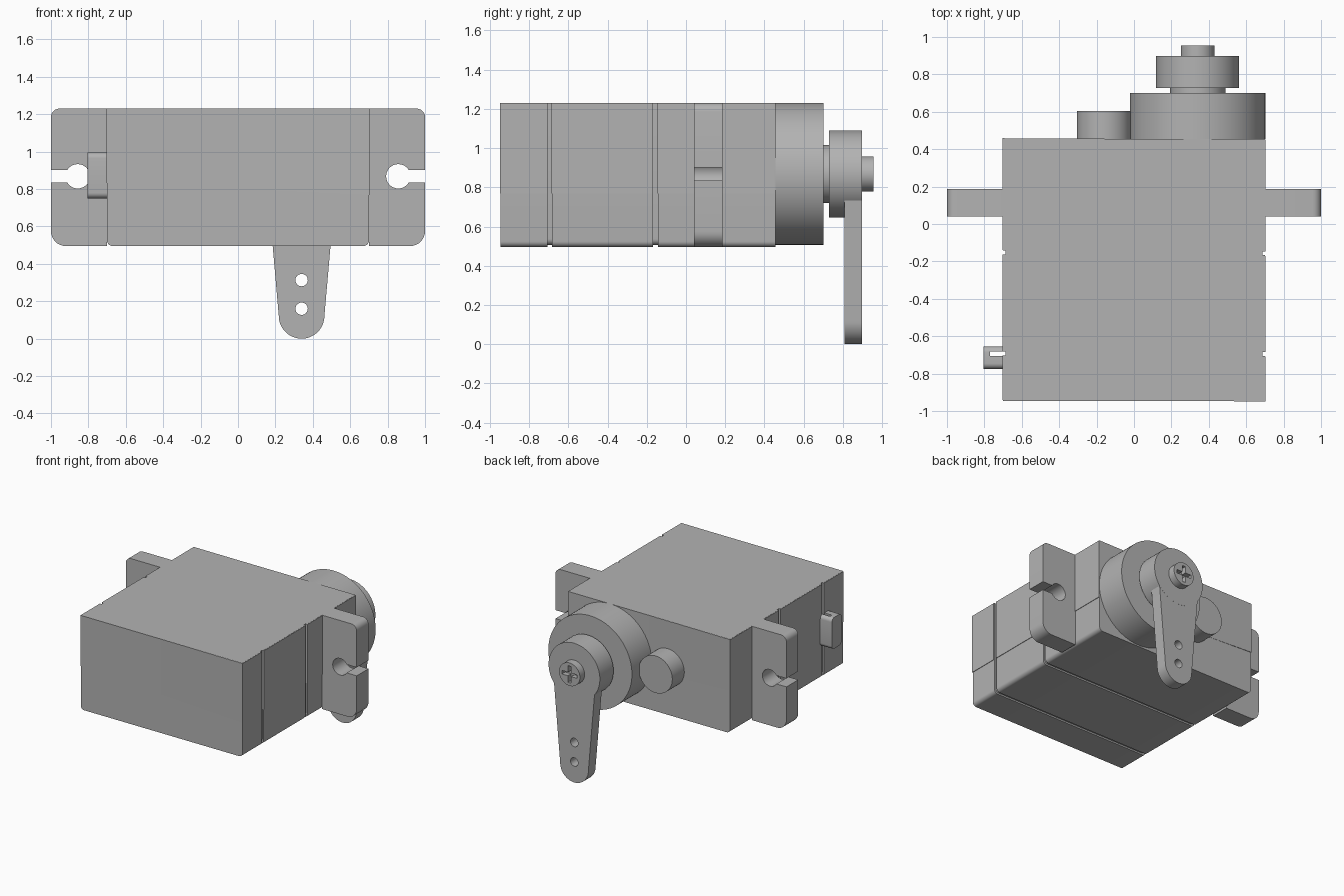
import bpy, bmesh
from math import sin, cos, pi, asin

cube = bpy.data.objects.get("Cube")
if cube:
    bpy.data.objects.remove(cube, do_unlink=True)

grey = bpy.data.materials.new("plain_grey")
grey.use_nodes = True
grey.diffuse_color = (0.45, 0.45, 0.45, 1)
grey.node_tree.nodes["Principled BSDF"].inputs["Base Color"].default_value = (0.45, 0.45, 0.45, 1)


def arc(cx, cz, r, a0, a1, n):
    return [(cx + r * cos(a0 + (a1 - a0) * i / n), cz + r * sin(a0 + (a1 - a0) * i / n))
            for i in range(n + 1)]


def disc(cx, cz, r, n=64):
    return arc(cx, cz, r, 0, 2 * pi, n)[:-1]


def rect(x0, x1, z0, z1):
    return [(x0, z0), (x1, z0), (x1, z1), (x0, z1)]


def prism(name, outline, start, end, axis="y"):
    """Extrude an outline along y (outline in x, z) or along x (outline in y, z)."""
    bm = bmesh.new()
    place = (lambda a, b, d: (a, d, b)) if axis == "y" else (lambda a, b, d: (d, a, b))
    face = bm.faces.new([bm.verts.new(place(a, b, start)) for a, b in outline])
    out = bmesh.ops.extrude_face_region(bm, geom=[face], use_keep_orig=True)
    for v in out["geom"]:
        if isinstance(v, bmesh.types.BMVert):
            v.co["xyz".index(axis)] = end
    bmesh.ops.recalc_face_normals(bm, faces=bm.faces)
    mesh = bpy.data.meshes.new(name)
    bm.to_mesh(mesh)
    bm.free()
    mesh.materials.append(grey)
    ob = bpy.data.objects.new(name, mesh)
    bpy.context.collection.objects.link(ob)
    return ob


def activate(ob):
    bpy.ops.object.select_all(action="DESELECT")
    ob.select_set(True)
    bpy.context.view_layer.objects.active = ob


def cut(ob, cutter):
    activate(ob)
    mod = ob.modifiers.new("cut", "BOOLEAN")
    mod.operation, mod.object, mod.solver = "DIFFERENCE", cutter, "EXACT"
    bpy.ops.object.modifier_apply(modifier=mod.name)
    bpy.data.objects.remove(cutter, do_unlink=True)


BOTTOM, TOP, HALF = 0.495, 1.23, 0.70
FRONT, BACK = -0.945, 0.455
AXIS_X, AXIS_Z = 0.34, 0.868
grooves = [(-0.706, -0.682), (-0.167, -0.143)]


def case_outline(inset):
    h, b, r = HALF - inset, BOTTOM + inset, 0.03
    return (arc(-h + r, b + r, r, pi, 1.5 * pi, 6) + arc(h - r, b + r, r, 1.5 * pi, 2 * pi, 6)
            + [(h, TOP), (-h, TOP)])


# Case sections, separated by shallow grooves
edges = [FRONT] + [y for g in grooves for y in g] + [BACK]
parts = []
for i, (y0, y1) in enumerate(zip(edges[::2], edges[1::2])):
    parts.append(prism(f"case_section_{i + 1}", case_outline(0), y0, y1))
    # Slightly skewed upper cover with a sloping lower seam
    cover = prism(f"upper_cover_{i + 1}", rect(-0.704, 0.704, 0.80, TOP - 0.001), y0, y1)
    for v in cover.data.vertices:
        x, y, z = v.co
        if z < 1:
            v.co.z -= 0.046 * x
        v.co.y = y - 0.005 * x - (0.001 if y in (y0, y1) else 0)
    parts.append(cover)
for i, (y0, y1) in enumerate(grooves):
    parts.append(prism(f"groove_floor_{i + 1}", case_outline(0.012), y0, y1))

# Mounting ears with open screw slots
hole_r, slot = 0.065, 0.033
a = asin(slot / hole_r)
ear = ([(HALF, BOTTOM)] + arc(0.92, BOTTOM + 0.08, 0.08, -pi / 2, 0, 8)
       + [(1, AXIS_Z - slot)] + arc(0.857, AXIS_Z, hole_r, 2 * pi - a, a, 32)
       + [(1, AXIS_Z + slot)] + arc(0.955, TOP - 0.045, 0.045, 0, pi / 2, 6) + [(HALF, TOP)])
for side, s in (("left", 1), ("right", -1)):
    parts.append(prism(f"{side}_mounting_ear", [(s * x, z) for x, z in ear], 0.04, 0.186))

# Gear housing and idler bump
parts.append(prism("gear_housing", disc(AXIS_X, AXIS_Z, 0.362, 96), BACK, 0.70))
parts.append(prism("idler_bump", disc(-0.16, AXIS_Z, 0.145), BACK, 0.605))

# Output shaft, hub and lever arm
parts.append(prism("output_shaft", disc(AXIS_X, AXIS_Z, 0.148), 0.69, 0.735))
hub = prism("lever_hub", disc(AXIS_X, AXIS_Z, 0.222), 0.728, 0.897)
parts.append(hub)
arm = prism("lever_arm", [(AXIS_X + 0.187, AXIS_Z)] + [(AXIS_X - 0.187, AXIS_Z)]
            + arc(AXIS_X, 0.122, 0.122, pi, 2 * pi, 32), 0.807, 0.8965)
for z in (0.16, 0.313):
    cut(arm, prism("hole_cutter", disc(AXIS_X, z, 0.033, 32), 0.7, 1))
parts.append(arm)

# Screw head with a cross recess
screw = prism("screw_head", disc(AXIS_X, AXIS_Z, 0.09), 0.88, 0.955)
for w, h in ((0.065, 0.014), (0.014, 0.065)):
    cut(screw, prism("cross_cutter", rect(AXIS_X - w, AXIS_X + w, AXIS_Z - h, AXIS_Z + h), 0.915, 1))
parts.append(screw)

# Cable outlet on the side, with a narrow slot
r, y0, y1, z0, z1 = 0.03, -0.775, -0.655, 0.75, 0.995
outlet = prism("cable_outlet",
               arc(y0 + r, z0 + r, r, pi, 1.5 * pi, 6) + arc(y1 - r, z0 + r, r, 1.5 * pi, 2 * pi, 6)
               + arc(y1 - r, z1 - r, r, 0, pi / 2, 6) + arc(y0 + r, z1 - r, r, pi / 2, pi, 6),
               -0.805, -0.70, "x")
cut(outlet, prism("slot_cutter", rect(-0.77, -0.69, 0.6, 1.2), *grooves[0]))
parts.append(outlet)

for ob in parts:
    activate(ob)
    bpy.ops.object.shade_smooth_by_angle(angle=pi / 6)
